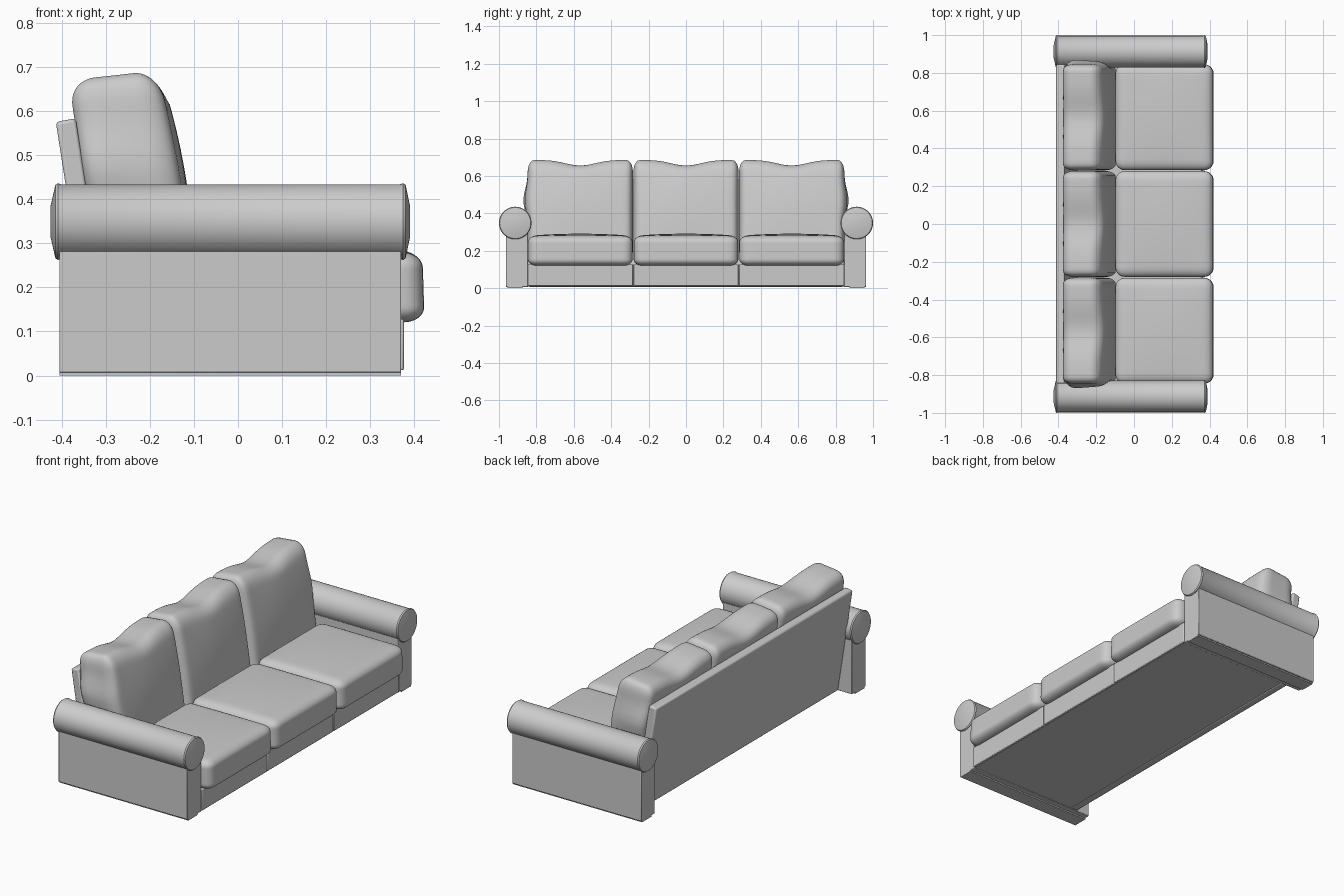
import bpy, bmesh, math
from mathutils import Vector

if "Cube" in bpy.data.objects:
    bpy.data.objects.remove(bpy.data.objects["Cube"])


def finish(name, bm, angle=35, bevel=0.0):
    bmesh.ops.recalc_face_normals(bm, faces=bm.faces)
    me = bpy.data.meshes.new(name)
    bm.to_mesh(me)
    bm.free()
    ob = bpy.data.objects.new(name, me)
    bpy.context.collection.objects.link(ob)
    if bevel:
        m = ob.modifiers.new("bevel", 'BEVEL')
        m.width = bevel
        m.segments = 2
    bpy.ops.object.select_all(action='DESELECT')
    ob.select_set(True)
    bpy.context.view_layer.objects.active = ob
    bpy.ops.object.shade_smooth_by_angle(angle=math.radians(angle))
    return ob


def box(name, lo, hi, bevel=0.0):
    bm = bmesh.new()
    bmesh.ops.create_cube(bm, size=1)
    for v in bm.verts:
        v.co = Vector([l + (c + 0.5) * (h - l) for c, l, h in zip(v.co, lo, hi)])
    return finish(name, bm, bevel=bevel)


def prism(name, profile, y0, y1, bevel=0.0):
    """Extrude an (x, z) profile along y."""
    bm = bmesh.new()
    f = bm.faces.new([bm.verts.new((x, y0, z)) for x, z in profile])
    ext = bmesh.ops.extrude_face_region(bm, geom=[f])["geom"]
    for v in ext:
        if isinstance(v, bmesh.types.BMVert):
            v.co.y = y1
    return finish(name, bm, bevel=bevel)


def cushion(name, centre, half, radius, deform):
    """Dense rounded box; deform(p, u) reshapes it, u being -1..1 local coordinates."""
    bm = bmesh.new()
    bmesh.ops.create_cube(bm, size=2)
    bmesh.ops.subdivide_edges(bm, edges=bm.edges[:], cuts=23, use_grid_fill=True)
    for v in bm.verts:
        u = [math.sin(c * math.pi / 2) for c in v.co]
        p = Vector([a * h for a, h in zip(u, half)])
        core = Vector([max(r - h, min(h - r, c)) for c, h, r in zip(p, half, radius)])
        d = Vector([(a - b) / r for a, b, r in zip(p, core, radius)]).normalized()
        q = core + Vector([a * r for a, r in zip(d, radius)])
        n = [a / h for a, h in zip(q, half)]
        v.co = deform(q + Vector(centre), n)
    return finish(name, bm, angle=60)


def arm_roll(name, y, z):
    """Lathe a roll with shallow domed ends around the x direction."""
    prof = [(-0.425, 0.0), (-0.425, 0.035), (-0.414, 0.083), (-0.408, 0.087),
            (-0.40, 0.084), (0.366, 0.084), (0.374, 0.087), (0.380, 0.083),
            (0.39, 0.035), (0.39, 0.0)]
    bm = bmesh.new()
    vs = [bm.verts.new((x, y, z + r)) for x, r in prof]
    es = [bm.edges.new(p) for p in zip(vs, vs[1:])]
    bmesh.ops.spin(bm, geom=vs + es, cent=(0, y, z), axis=(1, 0, 0),
                   angle=2 * math.pi, steps=48, use_duplicate=False)
    bmesh.ops.remove_doubles(bm, verts=bm.verts, dist=1e-4)
    return finish(name, bm)


def seat_shape(p, u):
    # Soft crown on top, front swelling slightly towards the bottom
    if u[2] > 0:
        p.z += 0.012 * (1 - u[0] ** 2) * (1 - u[1] ** 2) * u[2]
    p.x += 0.005 * max(0, u[0]) * (1 - u[2]) * 0.5
    return p


def back_shape(side):
    def shape(p, u):
        t = max(0, (p.z - 0.2) / 0.49)
        # Dip in the middle of the top edge, top falling away to the back
        dip = math.exp(-((u[1] * 0.28) / 0.11) ** 2)
        p.z -= t ** 3 * (0.03 * dip + 0.022 * (0.5 - 0.5 * u[0]))
        # Front swell, then recline
        if u[0] > 0:
            p.x += u[0] * (0.016 * (1 - u[1] ** 2) * math.sin(math.pi * min(1, t)))
            p.x -= u[0] * 0.012 * t ** 4 * (1 - dip)
        p.x -= 0.155 * (p.z - 0.28)
        # Outer sides sag over the arm rolls
        if u[1] * side > 0:
            p.y += u[1] * 0.028 * math.exp(-((p.z - 0.47) / 0.08) ** 2) * (0.7 - 0.3 * u[0])
        return p
    return shape


# Base frame
prism("base", [(-0.315, 0.01), (0.365, 0.01), (0.365, 0.125), (-0.33, 0.125)], -0.855, 0.855)

# Reclined back board
prism("back_board", [(-0.325, 0.008), (-0.28, 0.008), (-0.368, 0.583), (-0.413, 0.575)],
      -0.845, 0.845, bevel=0.008)

# Three bays: front rail, seat cushion, back cushion
for side, label in ((-1, "left"), (0, "middle"), (1, "right")):
    y = side * 0.565
    box("front_rail_" + label, (0.35, y - 0.281, 0.012), (0.376, y + 0.281, 0.128), 0.004)
    cushion("seat_cushion_" + label, (0.16, y, 0.2), (0.258, 0.28, 0.08),
            (0.05, 0.05, 0.035), seat_shape)
    cushion("back_cushion_" + label, (-0.216, y, 0.415), (0.108, 0.281, 0.277),
            (0.06, 0.035, 0.065), back_shape(side))

# Arms: panel, plinth strip and roll on each side
for s, label in ((-1, "left"), (1, "right")):
    a, b = sorted((s * 0.845, s * 0.963))
    box("arm_panel_" + label, (-0.405, a, 0.007), (0.37, b, 0.31), 0.003)
    a, b = sorted((s * 0.875, s * 0.955))
    box("arm_plinth_" + label, (-0.405, a, 0.0), (0.37, b, 0.01))
    arm_roll("arm_roll_" + label, s * 0.913, 0.349)
